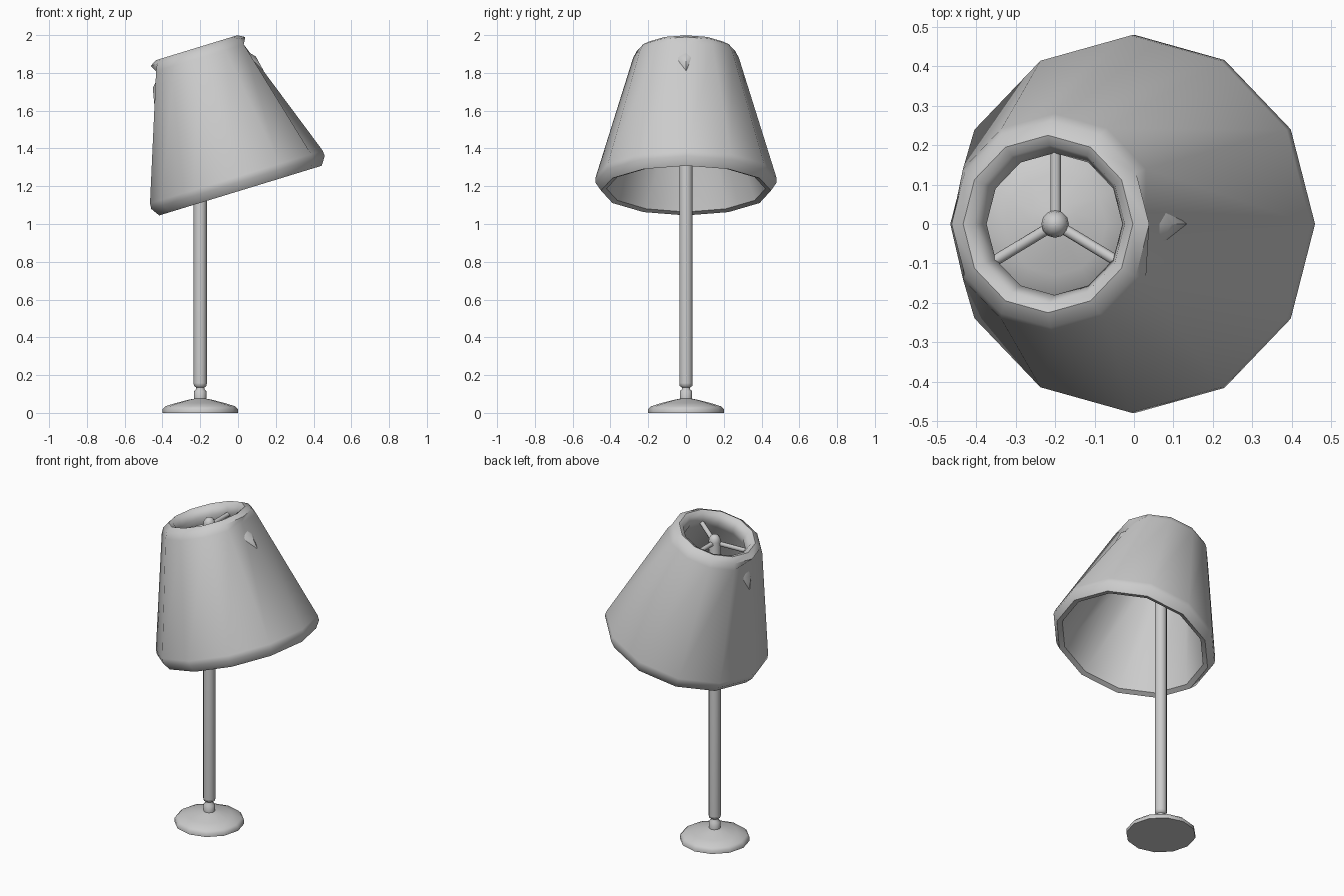
import bpy, bmesh, math
from mathutils import Matrix, Vector

if "Cube" in bpy.data.objects:
    bpy.data.objects.remove(bpy.data.objects["Cube"])

grey = bpy.data.materials.new("light_grey")
grey.use_nodes = True
grey.diffuse_color = (0.6, 0.6, 0.6, 1)
grey.node_tree.nodes["Principled BSDF"].inputs["Base Color"].default_value = (0.6, 0.6, 0.6, 1)

POLE = Matrix.Translation((-0.2, 0, 0))
# frame of the tilted shade: origin in the plane of its widest ring
SHADE = Matrix.Translation((0, 0, 1.22)) @ Matrix.Rotation(math.radians(-17), 4, 'Y')


def finish(name, bm, matrix, angle=50):
    bmesh.ops.recalc_face_normals(bm, faces=bm.faces)
    mesh = bpy.data.meshes.new(name)
    bm.to_mesh(mesh)
    bm.free()
    mesh.materials.append(grey)
    obj = bpy.data.objects.new(name, mesh)
    obj.matrix_world = matrix
    bpy.context.collection.objects.link(obj)
    bpy.ops.object.select_all(action='DESELECT')
    obj.select_set(True)
    bpy.context.view_layer.objects.active = obj
    bpy.ops.object.shade_smooth_by_angle(angle=math.radians(angle))
    return obj


def revolve(name, profile, matrix, sides=12, closed=False, flat_ring=None, angle=50):
    """Turn (radius, height) points about z; flat_ring flattens its x-end corners."""
    bm = bmesh.new()
    rings = []
    for k, (r, h) in enumerate(profile):
        ring = []
        for i in range(sides):
            a = math.tau * i / sides
            s = math.cos(math.tau / sides) if k == flat_ring and i % (sides // 2) == 0 else 1
            ring.append(bm.verts.new((r * s * math.cos(a), r * math.sin(a), h)))
        rings.append(ring)
    pairs = list(zip(rings, rings[1:]))
    if closed:
        pairs.append((rings[-1], rings[0]))
    else:
        bm.faces.new(rings[0])
        bm.faces.new(rings[-1])
    for a, b in pairs:
        for i in range(sides):
            j = (i + 1) % sides
            bm.faces.new((a[i], a[j], b[j], b[i]))
    return finish(name, bm, matrix, angle)


# base plate with its neck
revolve("base", [(0.2, 0), (0.2, 0.02), (0.185, 0.035), (0.13, 0.052), (0.06, 0.07),
                 (0.033, 0.075), (0.033, 0.115), (0.022, 0.125), (0.022, 0.135),
                 (0.033, 0.142), (0.035, 0.155)], POLE)

# upright pole with a domed tip
revolve("pole", [(0.035, 0.155), (0.035, 1.88), (0.031, 1.9), (0.019, 1.915), (0.006, 1.92)], POLE)

# shade: thick tapered shell with rounded rims
revolve("shade", [(0.45, -0.045), (0.48, 0), (0.478, 0.03), (0.28, 0.69), (0.262, 0.725),
                  (0.225, 0.746), (0.2, 0.735), (0.18, 0.69), (0.2, 0.65),
                  (0.41, 0.0), (0.42, -0.035)], SHADE, closed=True, flat_ring=3)

# spokes holding the shade to the pole
for n in range(3):
    a = math.radians(90 + 120 * n)
    bm = bmesh.new()
    bmesh.ops.create_cone(bm, cap_ends=True, segments=8, radius1=0.014, radius2=0.014, depth=0.19)
    turn = Matrix.Rotation(a, 4, 'Z') @ Matrix.Translation((0.095, 0, 0.68)) @ Matrix.Rotation(math.pi / 2, 4, 'Y')
    finish("spoke_%d" % (n + 1), bm, SHADE @ turn)

# small wedge studs on both ends of the shade
for side, label in ((1, "left"), (-1, "right")):
    bm = bmesh.new()
    points = [(0.285, 0, 0.61), (0.302, 0, 0.53), (0.294, 0, 0.51), (0.26, 0.05, 0.61),
              (0.26, -0.05, 0.61), (0.24, 0, 0.66), (0.25, 0, 0.52)]
    for p in points:
        bm.verts.new(Vector((p[0] * side, p[1], p[2])))
    bmesh.ops.convex_hull(bm, input=bm.verts)
    finish("stud_" + label, bm, SHADE)
